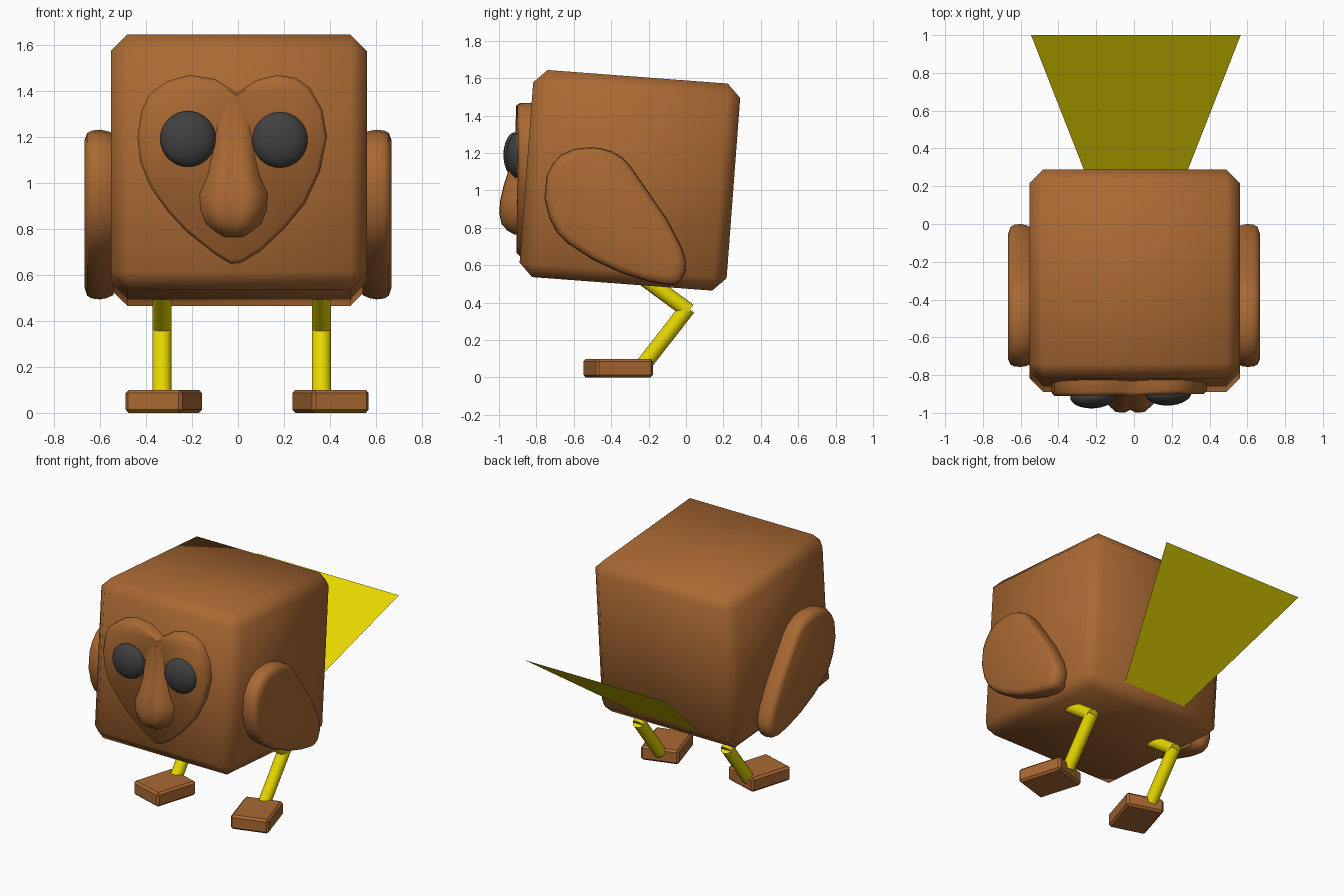
import bpy, bmesh, math
from mathutils import Vector

if "Cube" in bpy.data.objects:
    bpy.data.objects.remove(bpy.data.objects["Cube"])


def material(name, rgb):
    m = bpy.data.materials.new(name)
    m.diffuse_color = (*rgb, 1)
    m.use_nodes = True
    m.node_tree.nodes["Principled BSDF"].inputs["Base Color"].default_value = m.diffuse_color
    return m


BROWN = material("feather brown", (0.40, 0.141, 0.033))
YELLOW = material("yellow", (0.81, 0.69, 0.0))
GREY = material("dark grey", (0.052, 0.052, 0.052))


def finish(bm, name, mat, angle=None):
    """Turn a bmesh into a named, coloured object; angle sets smooth shading."""
    bmesh.ops.recalc_face_normals(bm, faces=bm.faces)
    me = bpy.data.meshes.new(name)
    bm.to_mesh(me)
    bm.free()
    ob = bpy.data.objects.new(name, me)
    bpy.context.collection.objects.link(ob)
    me.materials.append(mat)
    if angle:
        bpy.ops.object.select_all(action='DESELECT')
        ob.select_set(True)
        bpy.context.view_layer.objects.active = ob
        bpy.ops.object.shade_smooth_by_angle(angle=math.radians(angle))
    return ob


def loft(name, rings, mat, angle):
    """Skin a list of equal-length point rings and cap both ends."""
    bm = bmesh.new()
    loops = [[bm.verts.new(p) for p in ring] for ring in rings]
    n = len(loops[0])
    for a, b in zip(loops, loops[1:]):
        for i in range(n):
            j = (i + 1) % n
            bm.faces.new((a[i], a[j], b[j], b[i]))
    bm.faces.new(loops[0])
    bm.faces.new(loops[-1])
    return finish(bm, name, mat, angle)


def box(name, loc, size, rot, bevel, mat, angle):
    bm = bmesh.new()
    bmesh.ops.create_cube(bm, size=1)
    bmesh.ops.scale(bm, vec=size, verts=bm.verts)
    bmesh.ops.bevel(bm, geom=bm.edges[:], offset=bevel, segments=1,
                    profile=0.5, affect='EDGES')
    ob = finish(bm, name, mat, angle)
    ob.location, ob.rotation_euler = loc, rot
    return ob


def rod(name, p, q, r, mat):
    p, q = Vector(p), Vector(q)
    bm = bmesh.new()
    bmesh.ops.create_cone(bm, cap_ends=True, segments=24, radius1=r, radius2=r,
                          depth=(q - p).length)
    ob = finish(bm, name, mat, 40)
    ob.location = (p + q) / 2
    ob.rotation_euler = (q - p).to_track_quat('Z', 'Y').to_euler()
    return ob


# Body: chamfered, smoothly shaded cube leaning forward
box("body", (0.004, -0.30, 1.054), (1.112, 1.11, 1.11),
    (math.radians(-4.3), 0, 0), 0.072, BROWN, 60)

# Wings: egg outlines (y, z) skinned across x
egg = [(-.52, 1.23), (-.46, 1.227), (-.40, 1.21), (-.345, 1.18), (-.30, 1.135),
       (-.20, .99), (-.10, .845), (-.02, .69), (0, .62), (0, .57), (-.025, .515),
       (-.055, .498), (-.09, .493), (-.20, .513), (-.35, .56), (-.50, .63),
       (-.63, .715), (-.69, .775), (-.73, .85), (-.757, .96), (-.745, 1.08),
       (-.715, 1.14), (-.67, 1.19), (-.60, 1.222)]
cy, cz = -.42, .88
for side, name in ((-1, "left"), (1, "right")):
    loft(name + "_wing",
         [[(side * x, cy + (y - cy) * s, cz + (z - cz) * s) for y, z in egg]
          for x, s in ((.54, .95), (.57, .985), (.60, 1), (.635, .99),
                       (.655, .96), (.667, .87))], BROWN, 50)

# Face: heart outline (x, z) with a bevelled front rim
heart = [(-.005, 1.39), (-.10, 1.45), (-.21, 1.468), (-.31, 1.44), (-.385, 1.385),
         (-.42, 1.31), (-.437, 1.2), (-.425, 1.09), (-.38, .98), (-.30, .87),
         (-.22, .785), (-.10, .69), (-.03, .647), (.01, .65), (.10, .705),
         (.20, .80), (.29, .91), (.355, 1.05), (.387, 1.2), (.365, 1.32),
         (.31, 1.415), (.25, 1.455), (.17, 1.468), (.08, 1.445)]
hx, hz = -.02, 1.1
loft("heart_face",
     [[(hx + (x - hx) * s, y + (x - hx) * .015, hz + (z - hz) * s) for x, z in heart]
      for y, s in ((-.80, 1), (-.885, 1), (-.905, .96))], BROWN, 60)

# Beak: two-lobed cross-sections (z, half width, front y)
half = [(0, .85), (.2, .99), (.5, .96), (.8, .6), (1, 0)]
rings = []
for z, w, front in ((1.34, .05, -.906), (1.25, .085, -.916), (1.12, .10, -.945),
                    (1.03, .12, -.975), (.95, .155, -.994), (.88, .15, -1.0),
                    (.82, .125, -.987), (.785, .08, -.955), (.765, .05, -.92)):
    base = -.89
    right = [(-.02 + u * w, base + v * (front - base), z) for u, v in half]
    left = [(-.02 - u * w, base + v * (front - base), z) for u, v in half[:0:-1]]
    rings.append(left + right)
loft("beak", rings, BROWN, 60)

# Eyes: flattened spheres
for name, loc in (("left_eye", (-.217, -.913, 1.19)), ("right_eye", (.183, -.898, 1.186))):
    bm = bmesh.new()
    bmesh.ops.create_uvsphere(bm, u_segments=32, v_segments=16, radius=.121)
    bmesh.ops.scale(bm, vec=(1, .52, 1), verts=bm.verts)
    eye = finish(bm, name, GREY, 60)
    eye.location = loc
    eye.rotation_euler.z = math.radians(3)

# Legs and splayed feet
for name, lx, fx, turn in (("left", -.33, -.322, -17), ("right", .363, .402, 17)):
    rod(name + "_lower_leg", (lx, -.225, .07), (lx, .01, .372), .042, YELLOW)
    rod(name + "_upper_leg", (lx, .015, .355), (lx, -.25, .55), .042, YELLOW)
    box(name + "_foot", (fx, -.363, .05), (.258, .318, .1),
        (0, 0, math.radians(turn)), .014, BROWN, 30)

# Tail: a single flaring sheet rising behind the body
bm = bmesh.new()
bm.faces.new([bm.verts.new(p) for p in ((-.235, .21, .548), (.255, .21, .548),
                                        (.565, 1, 1.135), (-.545, 1, 1.135))])
finish(bm, "tail", YELLOW)
